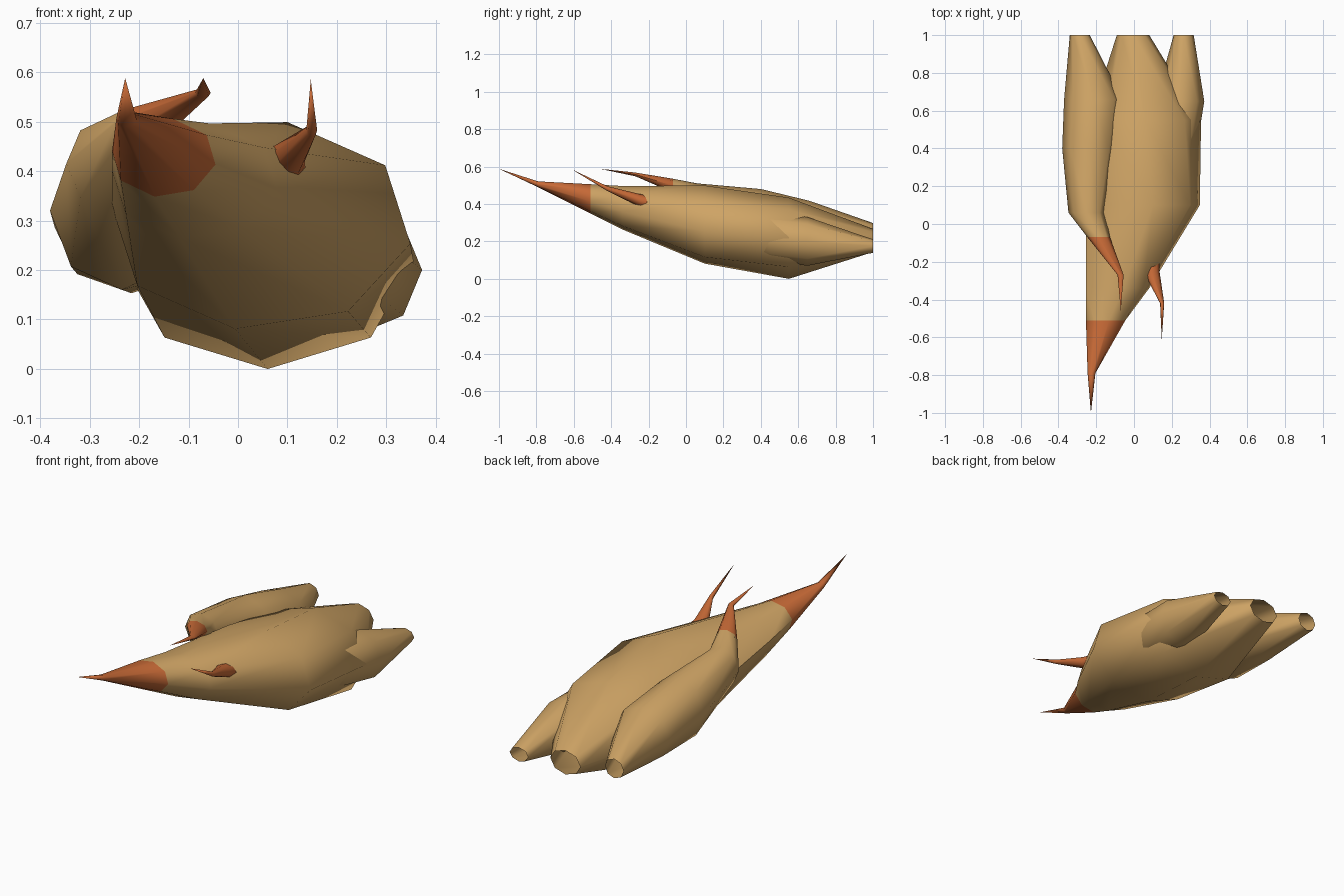
import bpy, bmesh, math

if "Cube" in bpy.data.objects:
    bpy.data.objects.remove(bpy.data.objects["Cube"])


def material(name, rgb):
    m = bpy.data.materials.new(name)
    m.diffuse_color = (*rgb, 1.0)
    m.use_nodes = True
    m.node_tree.nodes["Principled BSDF"].inputs["Base Color"].default_value = m.diffuse_color
    return m


TAN = material("tan hide", (0.62, 0.37, 0.13))
ORANGE = material("orange horn", (0.58, 0.145, 0.038))
SIDES = 8


def loft(name, rings, tip, horn_until=-9.0):
    """Octagonal tube along y. Ring = (y, cx, cz, rx, rz, turn in degrees).
    The front closes in a point at tip, the rear stays open.
    Faces in front of horn_until are orange."""
    bm = bmesh.new()
    loops = []
    for y, cx, cz, rx, rz, turn in rings:
        loop = []
        for i in range(SIDES):
            a = math.radians(turn) + 2 * math.pi * i / SIDES
            loop.append(bm.verts.new((cx + rx * math.cos(a), y, cz + rz * math.sin(a))))
        loops.append(loop)
    point = bm.verts.new(tip)
    for i in range(SIDES):
        j = (i + 1) % SIDES
        bm.faces.new((point, loops[0][i], loops[0][j]))
        for a, b in zip(loops, loops[1:]):
            bm.faces.new((a[i], b[i], b[j], a[j]))
    for f in bm.faces:
        f.material_index = int(f.calc_center_median().y < horn_until)
    me = bpy.data.meshes.new(name)
    bm.to_mesh(me)
    bm.free()
    me.materials.append(TAN)
    me.materials.append(ORANGE)
    ob = bpy.data.objects.new(name, me)
    bpy.context.collection.objects.link(ob)
    bpy.ops.object.select_all(action='DESELECT')
    ob.select_set(True)
    bpy.context.view_layer.objects.active = ob
    bpy.ops.object.shade_smooth_by_angle(angle=math.radians(60))
    return ob


# large middle pod with its long horn
loft("middle_pod", [
    (-0.79, -0.225, 0.505, 0.021, 0.016, -10),
    (-0.51, -0.150, 0.427, 0.106, 0.080, -10),
    (-0.34, -0.087, 0.380, 0.170, 0.118, -10),
    (0.10, 0.047, 0.290, 0.306, 0.212, -10),
    (0.55, 0.060, 0.217, 0.295, 0.217, 0),
    (1.00, -0.005, 0.205, 0.086, 0.062, 0),
], tip=(-0.228, -1.0, 0.588), horn_until=-0.51)

# left pod with its horn
loft("left_pod", [
    (-0.27, -0.071, 0.558, 0.016, 0.010, 0),
    (-0.07, -0.187, 0.498, 0.060, 0.037, 0),
    (0.06, -0.250, 0.415, 0.097, 0.095, 0),
    (0.40, -0.235, 0.320, 0.145, 0.160, 0),
    (0.66, -0.215, 0.285, 0.155, 0.132, 0),
    (1.00, -0.287, 0.248, 0.053, 0.050, 0),
], tip=(-0.07, -0.46, 0.588), horn_until=-0.07)

# right pod, its front buried in the middle pod
loft("right_pod", [
    (0.30, 0.190, 0.250, 0.090, 0.100, 0),
    (0.45, 0.210, 0.225, 0.130, 0.130, 0),
    (0.65, 0.242, 0.200, 0.130, 0.130, 0),
    (1.00, 0.263, 0.175, 0.053, 0.036, 0),
], tip=(0.15, 0.1, 0.30))

# right horn, breaking out of the middle pod
loft("right_horn", [
    (-0.42, 0.149, 0.482, 0.011, 0.013, 0),
    (-0.25, 0.092, 0.420, 0.043, 0.034, 0),
    (-0.05, 0.080, 0.360, 0.060, 0.050, 0),
], tip=(0.147, -0.61, 0.585), horn_until=1.0)
